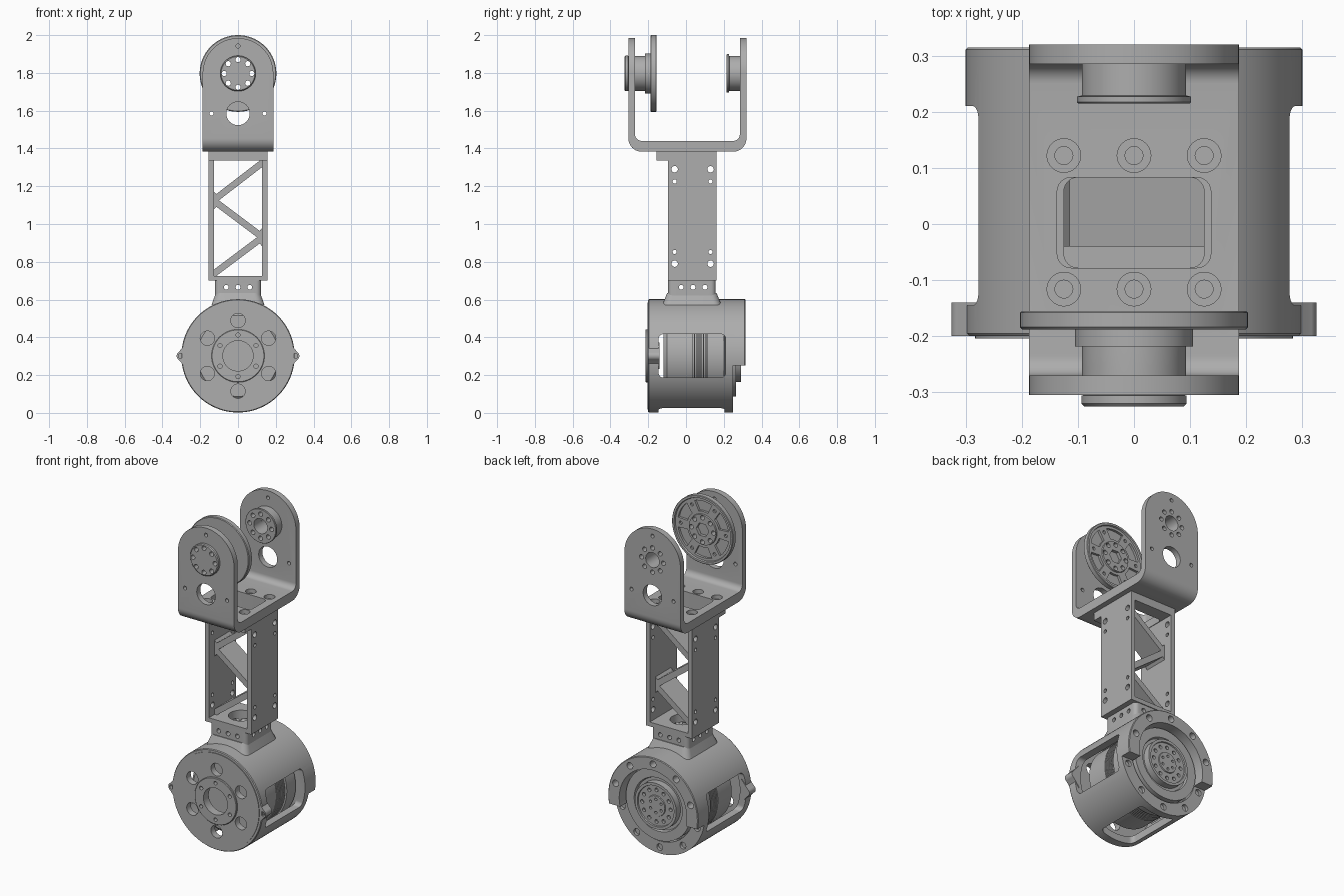
import bpy, bmesh
from math import sin, cos, pi, radians
from mathutils import Vector

if "Cube" in bpy.data.objects:
    bpy.data.objects.remove(bpy.data.objects["Cube"])

GREY = bpy.data.materials.new("machined_grey")
GREY.use_nodes = True
GREY.diffuse_color = (0.42, 0.42, 0.42, 1)
GREY.node_tree.nodes["Principled BSDF"].inputs["Base Color"].default_value = (0.42, 0.42, 0.42, 1)

MOTOR_Z, PIVOT_Z = 0.302, 1.797
AXES = {"x": lambda u, v, d: (d, u, v), "y": lambda u, v, d: (u, d, v), "z": lambda u, v, d: (u, v, d)}


# ---- 2D outlines
def arc(r, a0, a1, n, cu=0, cv=0):
    return [(cu + r * cos(radians(a0 + (a1 - a0) * i / n)),
             cv + r * sin(radians(a0 + (a1 - a0) * i / n))) for i in range(n + 1)]


def circle(r, cu=0, cv=0, n=32):
    return arc(r, 0, 360, n, cu, cv)[:-1]


def rect(u0, u1, v0, v1, r=0):
    if not r:
        return [(u0, v0), (u1, v0), (u1, v1), (u0, v1)]
    corners = [(u1 - r, v1 - r), (u0 + r, v1 - r), (u0 + r, v0 + r), (u1 - r, v0 + r)]
    return [p for i, c in enumerate(corners) for p in arc(r, 90 * i, 90 * i + 90, 6, *c)]


def ring_of(r, count, radius, cv, start=90):
    return [circle(r, radius * cos(a), cv + radius * sin(a), 20)
            for a in (radians(start) + 2 * pi * i / count for i in range(count))]


# ---- solids
def finish(name, bm):
    bmesh.ops.recalc_face_normals(bm, faces=bm.faces)
    me = bpy.data.meshes.new(name)
    bm.to_mesh(me)
    bm.free()
    me.materials.append(GREY)
    ob = bpy.data.objects.new(name, me)
    bpy.context.collection.objects.link(ob)
    return ob


def prism(name, outlines, axis, d0, d1, taper=1):
    """Extrude one or more outlines along an axis."""
    bm = bmesh.new()
    for pts in outlines:
        cu, cv = (sum(p[k] for p in pts) / len(pts) for k in (0, 1))
        a = [bm.verts.new(AXES[axis](u, v, d0)) for u, v in pts]
        b = [bm.verts.new(AXES[axis](cu + (u - cu) * taper, cv + (v - cv) * taper, d1)) for u, v in pts]
        bm.faces.new(a)
        bm.faces.new(b[::-1])
        for i in range(len(pts)):
            j = (i + 1) % len(pts)
            bm.faces.new((a[i], a[j], b[j], b[i]))
    return finish(name, bm)


def lathe(name, profile, z, closed=False):
    """Revolve (radius, y) points about the y axis at height z."""
    bm = bmesh.new()
    vs = [bm.verts.new((r, y, z)) for r, y in profile]
    es = [bm.edges.new(p) for p in zip(vs, vs[1:])]
    if closed:
        es.append(bm.edges.new((vs[-1], vs[0])))
    bmesh.ops.spin(bm, geom=vs + es, cent=(0, 0, z), axis=(0, 1, 0), angle=2 * pi, steps=96, use_merge=True)
    bmesh.ops.remove_doubles(bm, verts=bm.verts, dist=1e-5)
    return finish(name, bm)


def cut(ob, outlines, axis, d0, d1, op="DIFFERENCE"):
    tool = prism("cutter", outlines, axis, d0, d1)
    mod = ob.modifiers.new("cut", "BOOLEAN")
    mod.object, mod.operation, mod.solver = tool, op, "EXACT"
    deps = bpy.context.evaluated_depsgraph_get()
    me = bpy.data.meshes.new_from_object(ob.evaluated_get(deps))
    ob.modifiers.clear()
    ob.data = me
    bpy.data.objects.remove(tool)


# ---- motor housing: shell with three windows and a raised rear arc
housing = lathe("motor_housing", [(.258, -.2), (.296, -.2), (.3, -.195), (.3, .311), (.296, .315),
                                  (.225, .315), (.225, .21), (.258, .21)], MOTOR_Z, True)
cut(housing, [rect(-.4, .4, -.1, .25)], "y", .25, .4)
for d0, d1 in ((.15, .4), (-.4, -.15)):
    cut(housing, [rect(-.145, .21, MOTOR_Z - .115, MOTOR_Z + .115, .025)], "x", d0, d1)
cut(housing, [rect(-.115, .115, -.145, .205, .025)], "z", -.1, .15)
cut(housing, ring_of(.02, 10, .262, MOTOR_Z), "y", .232, .4)

# Side ears on the front rim
for name, s in (("left_ear", 1), ("right_ear", -1)):
    outline = [(s * u, v) for u, v in [(.272, MOTOR_Z - .07)] + arc(.025, -60, 60, 12, .3, MOTOR_Z)
               + [(.272, MOTOR_Z + .07)]]
    ear = prism(name, [outline], "y", -.2, -.14)
    cut(ear, [circle(.013, s * .303, MOTOR_Z, 20)], "y", -.3, -.15)

# Front cover with raised hub
cover = lathe("front_cover", [(.08, -.215), (.137, -.215), (.14, -.212), (.14, -.204), (.283, -.204),
                              (.283, -.195), (.26, -.195), (.26, -.165), (.08, -.165)], MOTOR_Z, True)
cut(cover, ring_of(.038, 6, .187, MOTOR_Z), "y", -.3, -.1)
cut(cover, ring_of(.011, 6, .11, MOTOR_Z), "y", -.3, -.19)

# Motor with cooling rings and rear output flange
fins = [(r, .03 + .012 * i + dy) for i in range(7) for r, dy in ((.238, 0), (.238, .006), (.222, .006), (.222, .012))]
motor = lathe("motor", [(0, -.12), (.215, -.12), (.235, -.1), (.235, .03)] + fins +
              [(.245, .115), (.245, .2), (.215, .21), (.215, .265), (.16, .265), (.155, .25), (.138, .25),
               (.138, .29), (.122, .29), (.12, .282), (.062, .282), (.06, .288), (0, .288)], MOTOR_Z)
cut(motor, ring_of(.011, 12, .095, MOTOR_Z), "y", .265, .4)
cut(motor, ring_of(.008, 6, .04, MOTOR_Z), "y", .27, .4)

# ---- neck between housing and strut
neck = prism("neck", [rect(-.122, .122, -.095, .157, .025)], "z", .565, .705)
cut(neck, [circle(.07, 0, .03)], "z", .61, .8)
cut(neck, [circle(.013, x, .665, 20) for x in (-.062, 0, .062)], "y", -.3, .3)
cut(neck, [circle(.013, y, .665, 20) for y in (-.025, .037, .1)], "x", -.3, .3)
prism("neck_fillet", [rect(-.14, .14, -.125, .187, .04)], "z", .572, .635, .84)

# ---- strut: open box frame with zigzag braces
strut = prism("strut_frame", [rect(-.155, .155, .7, 1.385)], "y", -.095, .162)
cut(strut, [rect(-.128, .128, .726, 1.335)], "y", -.3, .3)
cut(strut, [circle(r, y, z, 20) for y in (-.06, .13)
            for z, r in ((1.29, .017), (1.225, .011), (.852, .011), (.79, .017))], "x", -.3, .3)
cut(strut, [circle(.07, 0, .03)], "z", .6, .8)
OPENING = rect(-.137, .137, -.078, .083, .025)
cut(strut, [rect(-.125, .125, -.078, .083, .025)], "z", 1.3, 1.5)
prism("strut_front_lip", [rect(-.155, .155, 1.335, 1.385)], "y", -.157, -.094)

nodes = [(.13, 1.325), (-.13, 1.125), (.13, .93), (-.13, .735)]
for i, ((x0, z0), (x1, z1)) in enumerate(zip(nodes, nodes[1:])):
    prism(f"brace_{i + 1}", [[(x0, z0 - .022), (x1, z1 - .022), (x1, z1 + .022), (x0, z0 + .022)]],
          "y", -.04, .108)
for i, (x, z) in enumerate(nodes[1:3]):
    s = 1 if x > 0 else -1
    prism(f"brace_gusset_{i + 1}", [[(x, z - .05), (x - s * .03, z - .018), (x - s * .03, z + .018), (x, z + .05)]],
          "y", -.04, .108)

# ---- U-shaped fork with rounded arm tops
fork_outline = ([(-.305, 2.1)] + arc(.07, 180, 270, 10, -.235, 1.453) + arc(.07, 270, 360, 10, .25, 1.453)
                + [(.32, 2.1), (.285, 2.1)] + arc(.035, 0, -90, 8, .25, 1.475)
                + arc(.035, 270, 180, 8, -.235, 1.475) + [(-.27, 2.1)])
fork = prism("fork_bracket", [fork_outline], "x", -.187, .187)
cut(fork, [[(-.3, 1.3), (.3, 1.3), (.3, 1.5), (.1871, 1.5)] + arc(.187, 0, 180, 40, 0, PIVOT_Z)
           + [(-.1871, 1.5), (-.3, 1.5)]], "y", -.5, .5, "INTERSECT")
cut(fork, [circle(.062, 0, 1.585), circle(.011, 0, 1.942, 16)]
    + [circle(.011, x, 1.585, 16) for x in (-.14, .14)], "y", -.5, .5)
cut(fork, [circle(.09, 0, PIVOT_Z, 48)], "y", -.5, 0)
cut(fork, [circle(.045, 0, PIVOT_Z)], "y", 0, .5)
cut(fork, [OPENING], "z", 1.3, 1.5)
bolts = [(x, y) for x in (-.125, 0, .125) for y in (-.116, .122)]
cut(fork, [circle(.03, *p) for p in bolts], "z", 1.415, 1.46)
cut(fork, [circle(.016, *p, 20) for p in bolts], "z", 1.3, 1.5)

# ---- pivot hubs and wheel
front_hub = lathe("front_hub", [(0, -.325), (.089, -.325), (.094, -.32), (.094, -.306), (.0905, -.305),
                                (.0925, -.268), (.0925, -.218), (.105, -.218), (.105, -.187), (0, -.187)], PIVOT_Z)
back_hub = lathe("back_hub", [(.045, .215), (.1, .215), (.102, .217), (.102, .227), (.093, .229),
                              (.093, .286), (.045, .286)], PIVOT_Z, True)
wheel = lathe("pivot_wheel", [(0, -.188), (.199, -.188), (.203, -.184), (.203, -.158), (.2, -.155), (.188, -.155),
                              (.185, -.164), (.092, -.164), (.09, -.156), (0, -.156)], PIVOT_Z)
pockets = [arc(.17, a - 20, a + 20, 8, 0, PIVOT_Z) + arc(.108, a + 16, a - 16, 6, 0, PIVOT_Z)
           for a in range(30, 390, 60)]
cut(wheel, pockets, "y", -.178, -.1)
cut(wheel, ring_of(.01, 6, .15, PIVOT_Z, 0), "y", -.175, -.1)
cut(wheel, [circle(.042, 0, PIVOT_Z, 6)], "y", -.175, -.1)
for part in (front_hub, back_hub, wheel, fork):
    cut(part, ring_of(.0135, 8, .073, PIVOT_Z), "y", -.5, .5)

# Smooth round surfaces, keep machined edges sharp
for ob in bpy.context.collection.objects:
    if ob.type == "MESH" and GREY.name in ob.data.materials:
        ob.data.shade_smooth()
        ob.data.set_sharp_from_angle(angle=radians(30))
